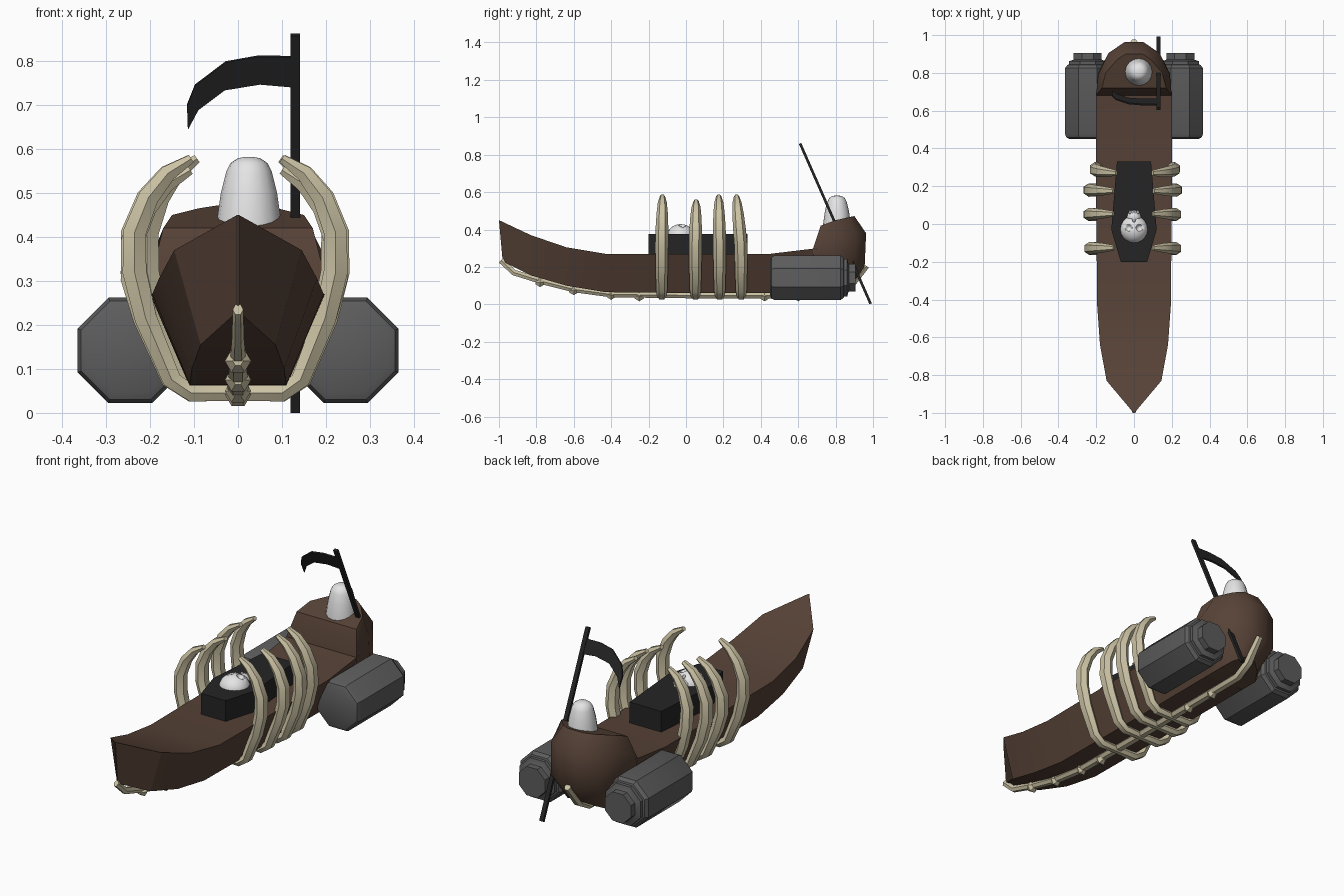
import bpy, bmesh, math
from mathutils import Vector

cube = bpy.data.objects.get("Cube")
if cube:
    bpy.data.objects.remove(cube, do_unlink=True)


def material(name, rgb):
    m = bpy.data.materials.new(name)
    m.use_nodes = True
    m.diffuse_color = (*rgb, 1)
    node = next(n for n in m.node_tree.nodes if n.type == 'BSDF_PRINCIPLED')
    node.inputs["Base Color"].default_value = (*rgb, 1)
    return m


WOOD = material("dark wood", (.095, .055, .038))
BONE = material("bone", (.60, .54, .37))
BLACK = material("black", (.018, .018, .018))
GREY = material("engine grey", (.11, .11, .11))
WHITE = material("pale white", (.78, .78, .78))


def finish(name, bm, mat, angle=30):
    bmesh.ops.recalc_face_normals(bm, faces=bm.faces)
    me = bpy.data.meshes.new(name)
    bm.to_mesh(me)
    bm.free()
    me.materials.append(mat)
    ob = bpy.data.objects.new(name, me)
    bpy.context.collection.objects.link(ob)
    if angle:
        bpy.ops.object.select_all(action='DESELECT')
        ob.select_set(True)
        bpy.context.view_layer.objects.active = ob
        bpy.ops.object.shade_smooth_by_angle(angle=math.radians(angle))
    return ob


def loft(name, rings, mat, angle=30):
    """Skin closed rings of equal size and cap both ends."""
    bm = bmesh.new()
    loops = [[bm.verts.new(p) for p in ring] for ring in rings]
    n = len(loops[0])
    for a, b in zip(loops, loops[1:]):
        for i in range(n):
            j = (i + 1) % n
            bm.faces.new((a[i], a[j], b[j], b[i]))
    bm.faces.new(loops[0])
    bm.faces.new(loops[-1])
    bmesh.ops.remove_doubles(bm, verts=bm.verts, dist=.0005)
    return finish(name, bm, mat, angle)


def sweep(name, path, side, mat, sides=6):
    """Tapered bar; path holds (point, half thickness, half width along side)."""
    side = Vector(side)
    pts = [Vector(p[0]) for p in path]
    rings = []
    for i, (p, thick, wide) in enumerate(path):
        tangent = pts[min(i + 1, len(pts) - 1)] - pts[max(i - 1, 0)]
        out = tangent.cross(side).normalized()
        angles = [2 * math.pi * k / sides for k in range(sides)]
        rings.append([pts[i] + out * thick * math.sin(a) * 1.12 + side * wide * math.cos(a)
                      for a in angles])
    return loft(name, rings, mat, 35)


def lathe(name, profile, centre, axis, mat, sides, turn=0, angle=30):
    """Rings of (radius, distance) along the y or z axis."""
    rings = []
    for r, d in profile:
        ring = []
        for k in range(sides):
            a = 2 * math.pi * (k + turn) / sides
            u, v = r * math.cos(a), r * math.sin(a)
            ring.append(Vector(centre) + Vector((u, d, v) if axis == 'y' else (u, v, d)))
        rings.append(ring)
    return loft(name, rings, mat, angle)


def prism(name, outline, offset, mat):
    """Extrude a flat outline by an offset vector."""
    return loft(name, [outline, [Vector(p) + Vector(offset) for p in outline]], mat, 0)


# Hull: stations of top y, bottom y, top half width, top z, bottom half width, bottom z
stations = [(-1, -.98, .002, .45, .002, .23), (-.83, -.83, .145, .37, .085, .155),
            (-.64, -.64, .18, .305, .105, .1), (-.43, -.43, .195, .27, .11, .065),
            (.1, .1, .2, .27, .11, .06), (.45, .45, .2, .27, .11, .06),
            (.7, .7, .2, .3, .11, .06)]
loft("hull", [[(-wt, yt, zt), (wt, yt, zt), (wb, yb, zb), (-wb, yb, zb)]
              for yt, yb, wt, zt, wb, zb in stations], WOOD, 25)

# Stern cabin: half outlines at rising levels, mirrored
levels = [[(.11, .68, .06), (.11, .8, .06), (.08, .85, .085), (.03, .89, .11)],
          [(.195, .68, .24), (.19, .8, .23), (.135, .905, .21), (.05, .955, .2)],
          [(.2, .68, .3), (.19, .79, .37), (.135, .905, .38), (.05, .963, .38)],
          [(.17, .72, .42), (.15, .8, .45), (.09, .87, .465), (.045, .9, .472)]]
loft("stern_cabin", [half + [(-x, y, z) for x, y, z in reversed(half)] for half in levels],
     WOOD, 40)

# Spine along the keel
keel = [(-.99, .235, .012), (-.92, .17, .014), (-.76, .12, .018), (-.6, .08, .022),
        (-.4, .053, .024), (0, .048, .026), (.5, .048, .026), (.8, .05, .026),
        (.88, .095, .026), (.965, .205, .018)]
sweep("keel_spine", [((0, y, z), .016, w) for y, z, w in keel], (1, 0, 0), BONE)
for y, z in ((-.78, .118), (-.6, .075), (-.4, .05), (-.25, .042), (.42, .042), (.6, .042)):
    lathe("vertebra", [(.012, -.025), (.03, 0), (.012, .025)], (0, y, z), 'y', BONE, 6)

# Rib pairs
RIB = [(0, .045, .018, .02), (.1, .045, .02, .026), (.142, .075, .022, .03),
       (.198, .215, .026, .034), (.222, .32, .028, .035), (.222, .41, .027, .034),
       (.192, .49, .024, .03), (.15, .545, .019, .024), (.1, .578, .01, .014)]
for y, top, left, right, lean in ((-.13, 1, 1.0, 1.06, .004), (.05, .955, 1.0, 1.08, .004),
                                  (.18, 1, 1.02, 1.08, -.005), (.295, 1, .97, .93, -.025)):
    for name, s in (("left_rib", left), ("right_rib", -right)):
        sweep(name, [((x * s, y + lean * max(0, z - .3) / .28, z * (top if z > .3 else 1)), t, w)
                     for x, z, t, w in RIB], (0, 1, 0), BONE)

# Engines with stepped nozzles
R = 1 / math.cos(math.pi / 8)
ENGINE = [(.095, .45), (.112, .458), (.12, .475), (.12, .825), (.108, .842), (.1, .845),
          (.1, .862), (.078, .868), (.074, .872), (.074, .905)]
for name, x in (("left_engine", .245), ("right_engine", -.245)):
    lathe(name, [(r * R, d) for r, d in ENGINE], (x, 0, .142), 'y', GREY, 8, .5, 32)

# Coffin
half = [(.07, -.2), (.12, -.03), (.09, .33)]
prism("coffin", [(x, y, .26) for x, y in half] + [(-x, y, .26) for x, y in reversed(half)],
      (0, 0, .117), BLACK)


# Skull lying face up on the coffin, with carved sockets
def ball(name, centre, scale, mat, seg=20):
    bm = bmesh.new()
    bmesh.ops.create_uvsphere(bm, u_segments=seg, v_segments=seg // 2, radius=1)
    for v in bm.verts:
        v.co = Vector((v.co.x * scale[0], v.co.y * scale[1], v.co.z * scale[2])) + Vector(centre)
    return finish(name, bm, mat, 40)


skull = ball("skull", (0, -.028, .365), (.074, .074, .064), WHITE)
for x, y, r in ((-.029, -.02, .02), (.029, -.02, .02), (0, .018, .009)):
    cutter = ball("socket_cutter", (x, y, .428 if r > .01 else .412), (r, r, .024), WHITE, 12)
    cutter.hide_render = True
    cutter.hide_set(True)
    cut = skull.modifiers.new("socket", 'BOOLEAN')
    cut.operation = 'DIFFERENCE'
    cut.object = cutter
ball("skull_jaw", (0, .036, .375), (.038, .04, .032), WHITE, 12)
for i in range(4):
    ball("tooth", (-.021 + i * .014, .062, .392), (.007, .012, .008), WHITE, 8)

# Hooded pilot
lathe("pilot", [(.076, .36), (.074, .43), (.064, .5), (.052, .548), (.042, .568),
                (.026, .579), (.008, .582)], (.025, .807, 0), 'z', WHITE, 16, 0, 60)


# Scythe: everything lies in one leaning plane
def lean(x, z):
    return Vector((x, .61 + (.86 - z) * .44, z))


across = Vector((0, .91, .4)) * .014
prism("scythe_pole", [lean(x, z) - across / 2 for x, z in
                      ((.119, .86), (.141, .86), (.141, .003), (.119, .003))], across, BLACK)
blade = [(.13, .81), (.045, .811), (-.028, .798), (-.098, .745), (-.116, .7), (-.114, .645),
         (-.09, .69), (-.03, .735), (.05, .748), (.13, .741)]
prism("scythe_blade", [lean(x, z) - across * .3 for x, z in blade], across * .6, BLACK)
